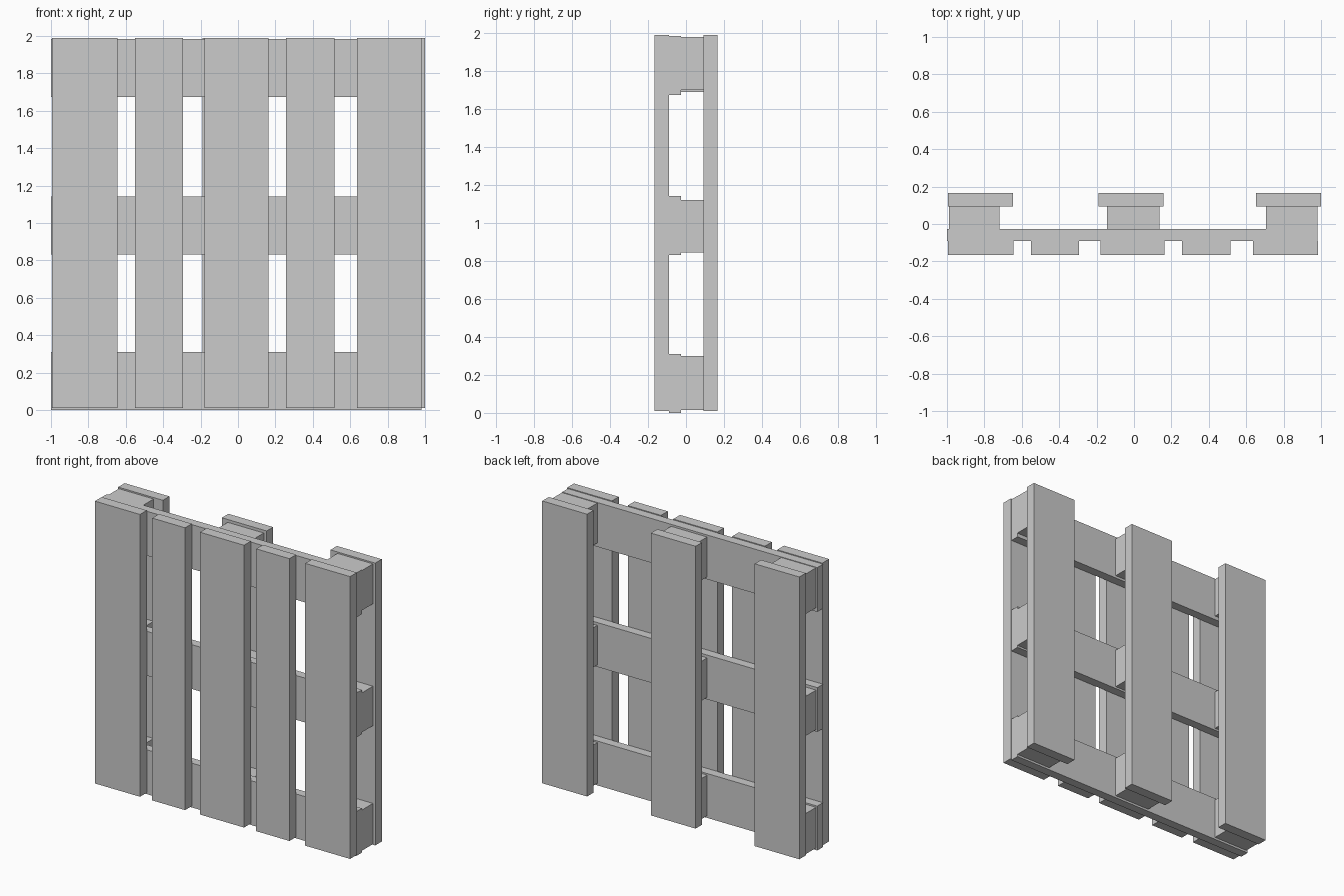
import bpy

if "Cube" in bpy.data.objects:
    bpy.data.objects.remove(bpy.data.objects["Cube"])


def board(name, x, y, z):
    """Box from (min, max) ranges on each axis."""
    bpy.ops.mesh.primitive_cube_add(size=1, location=[sum(r) / 2 for r in (x, y, z)])
    ob = bpy.context.object
    ob.name = name
    ob.scale = [r[1] - r[0] for r in (x, y, z)]
    bpy.ops.object.transform_apply(location=False, rotation=False, scale=True)
    return ob


# Depth layers, front to back
FRONT, CROSS, BLOCK, BACK = (-0.165, -0.09), (-0.09, -0.027), (-0.027, 0.093), (0.093, 0.165)
HEIGHT = (0.01, 1.99)

# Five front deck slats
for i, x in enumerate([(-0.995, -0.645), (-0.55, -0.295), (-0.18, 0.162),
                       (0.257, 0.515), (0.637, 0.985)]):
    board(f"front_slat_{i + 1}", x, FRONT, HEIGHT)

# Three horizontal cross boards
for i, z in enumerate([(0.0, 0.311), (0.831, 1.142), (1.673, 1.984)]):
    board(f"cross_board_{i + 1}", (-1.0, 0.98), CROSS, z)

# Nine spacer blocks
for i, x in enumerate([(-0.99, -0.72), (-0.145, 0.135), (0.707, 0.982)]):
    for j, z in enumerate([(0.015, 0.30), (0.845, 1.122), (1.70, 1.98)]):
        drop = 0.01 if i == 1 and j == 2 else 0
        board(f"spacer_block_{i + 1}_{j + 1}", x, BLOCK, (z[0] - drop, z[1] - drop))

# Three back runners
for i, x in enumerate([(-0.995, -0.648), (-0.19, 0.157), (0.652, 1.0)]):
    board(f"back_runner_{i + 1}", x, BACK, HEIGHT)
